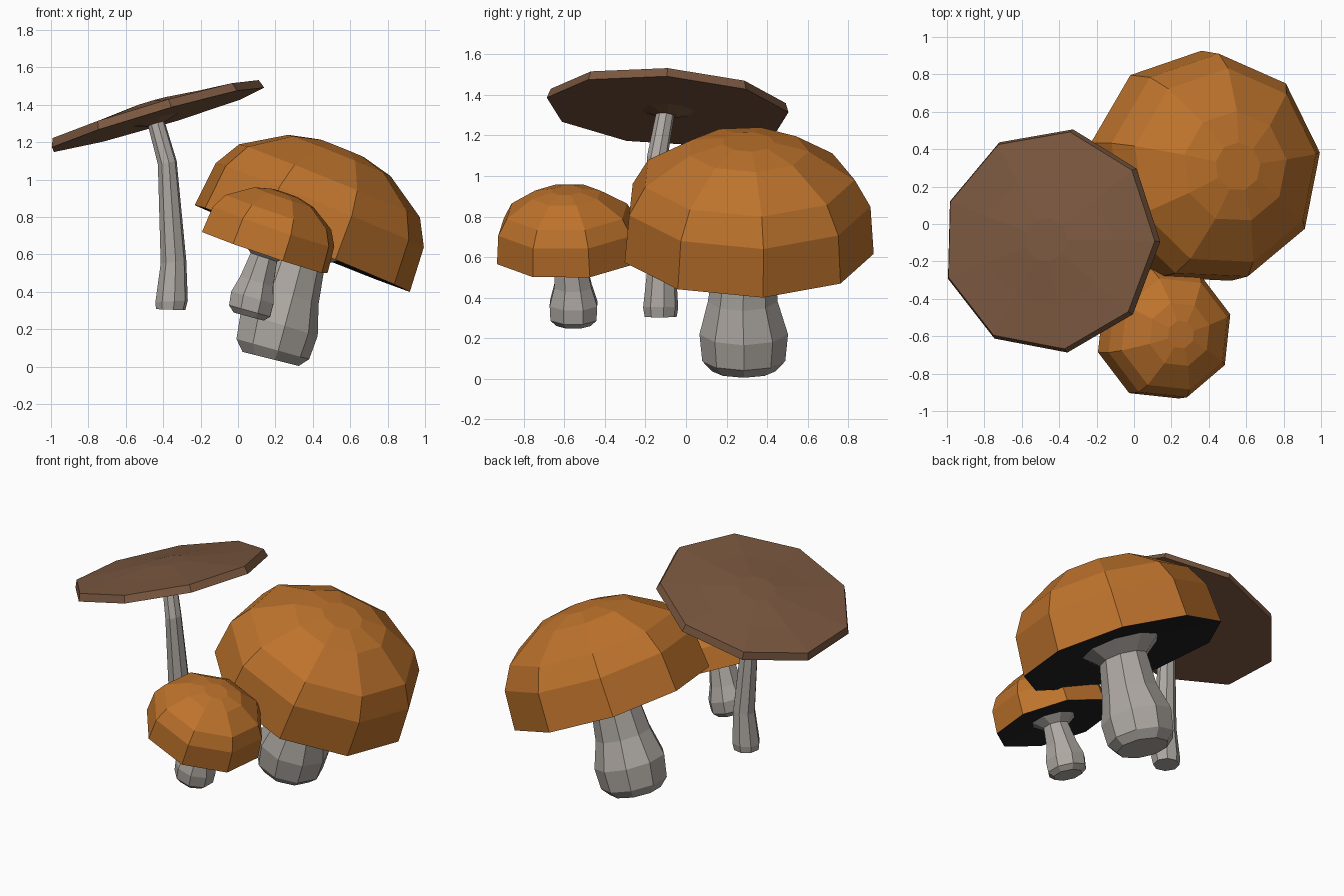
import bpy, bmesh
from math import radians, sin, cos, tau
from mathutils import Matrix, Vector

default = bpy.data.objects.get("Cube")
if default:
    bpy.data.objects.remove(default, do_unlink=True)


def material(name, rgb):
    m = bpy.data.materials.new(name)
    m.use_nodes = True
    m.diffuse_color = (*rgb, 1)
    bsdf = m.node_tree.nodes["Principled BSDF"]
    bsdf.inputs["Base Color"].default_value = (*rgb, 1)
    bsdf.inputs["Roughness"].default_value = 0.9
    return m


orange = material("orange cap", (0.51, 0.17, 0.025))
gills = material("dark gills", (0.016, 0.014, 0.014))
brown = material("brown cap", (0.195, 0.096, 0.05))
grey = material("grey stem", (0.42, 0.39, 0.36))


def loft(name, rings, sides, phase, mats, under=0):
    """Skin a stack of (centre, radius, rotation) rings; the first `under` bands use material 1."""
    bm = bmesh.new()
    loops = []
    for centre, r, rot in rings:
        angles = [radians(phase) + tau * i / sides for i in range(sides)]
        loops.append([bm.verts.new(Vector(centre) + rot @ Vector((r * cos(a), r * sin(a), 0)))
                      for a in angles])
    bm.faces.new(loops[0][::-1]).material_index = 1 if under else 0
    for k, (low, high) in enumerate(zip(loops, loops[1:])):
        for i in range(sides):
            j = (i + 1) % sides
            f = bm.faces.new((low[i], low[j], high[j], high[i]))
            f.material_index = 1 if k < under else 0
    # Close the top with a fan around the crown
    bmesh.ops.poke(bm, faces=[bm.faces.new(loops[-1])])
    bmesh.ops.recalc_face_normals(bm, faces=bm.faces)
    mesh = bpy.data.meshes.new(name)
    bm.to_mesh(mesh)
    bm.free()
    for m in mats:
        mesh.materials.append(m)
    bpy.context.collection.objects.link(bpy.data.objects.new(name, mesh))


def tilt(side, forward=0):
    return Matrix.Rotation(radians(forward), 3, 'X') @ Matrix.Rotation(radians(side), 3, 'Y')


def cap(name, centre, rot, profile, scale, sides, phase, mats, under):
    """Profile is (radius, height) along the tilted axis, from the underside to the crown."""
    rings = [(Vector(centre) + rot @ Vector((0, 0, h * scale)), r * scale, rot)
             for r, h in profile]
    loft(name, rings, sides, phase, mats, under)


def stem(name, rings, lean_low, lean_high, sides, phase=0):
    """Rings are (x, y, z, radius); the lean blends from bottom to top."""
    n = len(rings) - 1
    stack = [((x, y, z), r, tilt(lean_low + (lean_high - lean_low) * k / n))
             for k, (x, y, z, r) in enumerate(rings)]
    loft(name, stack, sides, phase, [grey])


# Domed orange caps with a shallow hollow underneath
dome = [(0.22, 0.05), (0.63, 0.0), (0.61, 0.25), (0.53, 0.39), (0.30, 0.535), (0.13, 0.575)]
cap("large_cap", (0.34, 0.297, 0.635), tilt(22, -1), dome, 1.0, 9, 8, [orange, gills], 1)
cap("small_cap", (0.143, -0.58, 0.61), tilt(18.7, 2), dome, 0.585, 8, 16, [orange, gills], 1)

# Flat brown cap, gently raised in the middle
disc = [(0.05, -0.025), (0.13, 0.0), (0.607, 0.0), (0.59, 0.047), (0.36, 0.068), (0.12, 0.095)]
cap("flat_cap", (-0.442, -0.09, 1.321), tilt(-16.3, -3.9), disc, 1.0, 9, -1.5, [brown], 0)

# Stems with a swollen foot; the domed ones flare sharply into the cap
stem("large_stem", [(0.17, 0.285, 0.043, 0.16), (0.18, 0.285, 0.096, 0.208),
                    (0.214, 0.285, 0.23, 0.222), (0.265, 0.28, 0.39, 0.175),
                    (0.325, 0.29, 0.60, 0.15), (0.354, 0.298, 0.672, 0.245)], 14, 22, 9)
stem("small_stem", [(0.057, -0.555, 0.268, 0.09), (0.062, -0.555, 0.298, 0.123),
                    (0.077, -0.555, 0.37, 0.127), (0.1, -0.558, 0.455, 0.1),
                    (0.138, -0.57, 0.585, 0.08), (0.15, -0.58, 0.63, 0.14)], 15, 18.7, 8, 22)
stem("slim_stem", [(-0.36, -0.125, 0.305, 0.08), (-0.355, -0.125, 0.35, 0.088),
                   (-0.345, -0.12, 0.56, 0.07), (-0.378, -0.142, 1.09, 0.052),
                   (-0.442, -0.1, 1.32, 0.046)], 2, -16, 8, 10)
